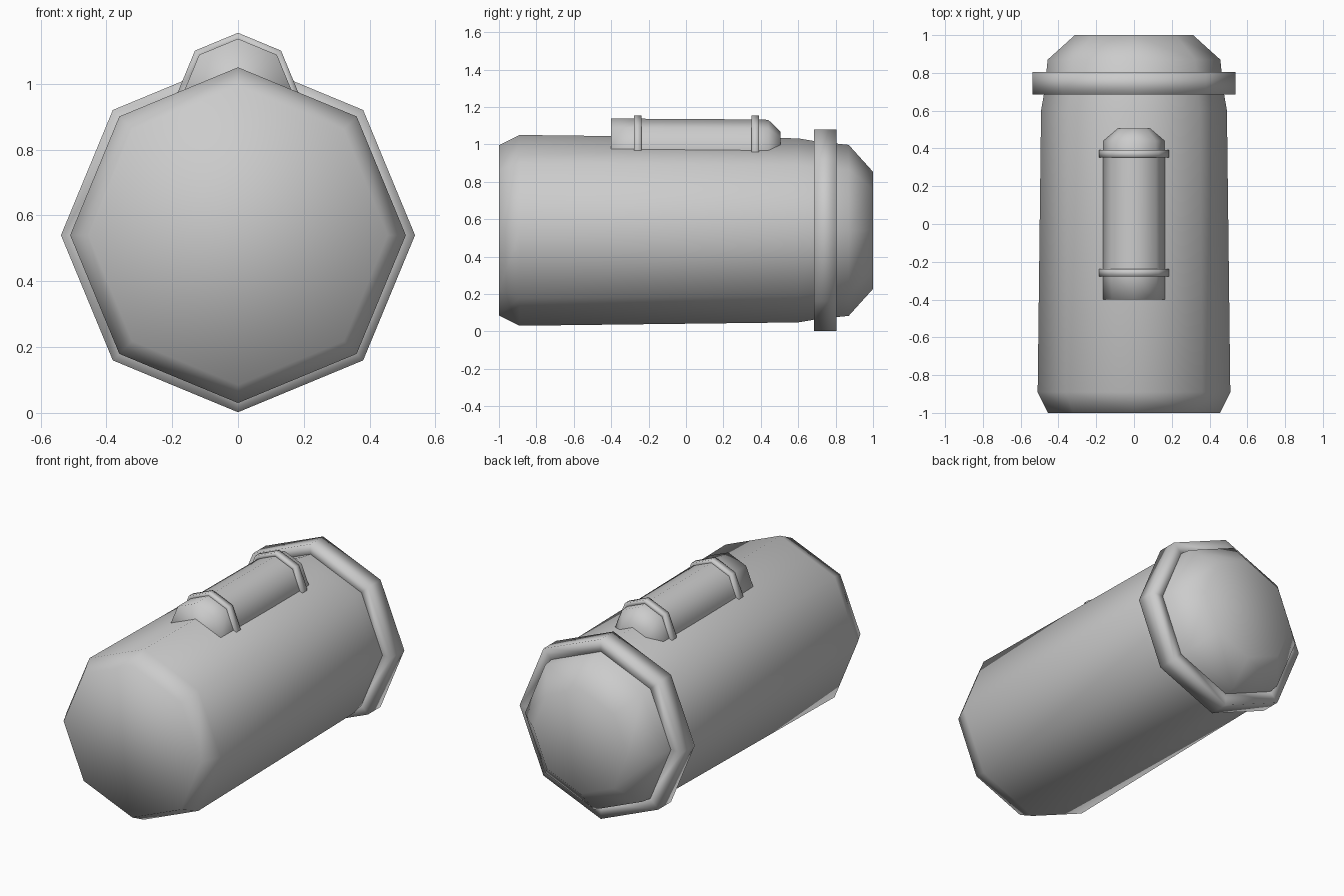
import bpy
import bmesh
from math import cos, sin, pi

if "Cube" in bpy.data.objects:
    bpy.data.objects.remove(bpy.data.objects["Cube"])

SIDES = 8


def lathe_y(name, profile, z, closed=False):
    """Octagonal shape around the y axis from (y, radius) stations."""
    bm = bmesh.new()
    rings = [[bm.verts.new((r * cos(2 * pi * i / SIDES), y, z + r * sin(2 * pi * i / SIDES)))
              for i in range(SIDES)] for y, r in profile]
    pairs = list(zip(rings, rings[1:]))
    if closed:
        pairs.append((rings[-1], rings[0]))
    else:
        bm.faces.new(rings[0])
        bm.faces.new(rings[-1])
    for a, b in pairs:
        for i in range(SIDES):
            j = (i + 1) % SIDES
            bm.faces.new((a[i], a[j], b[j], b[i]))
    bmesh.ops.recalc_face_normals(bm, faces=bm.faces)
    for f in bm.faces:
        f.smooth = True
    mesh = bpy.data.meshes.new(name)
    bm.to_mesh(mesh)
    bm.free()
    obj = bpy.data.objects.new(name, mesh)
    bpy.context.collection.objects.link(obj)
    return obj


BODY_Z, PIPE_Z = 0.54, 0.97

# Main tank with chamfered front and domed rear
lathe_y("tank_body", [(-1.0, 0.455), (-0.89, 0.51), (0.6, 0.492), (0.7, 0.475),
                      (0.87, 0.457), (1.0, 0.313)], BODY_Z)

# Wide collar near the rear
lathe_y("rear_collar", [(0.685, 0.46), (0.685, 0.538), (0.805, 0.538), (0.805, 0.45)],
        BODY_Z, closed=True)

# Small cylinder half sunk into the top of the tank
lathe_y("top_cylinder", [(-0.4, 0.167), (-0.26, 0.167), (0.37, 0.163),
                         (0.44, 0.161), (0.505, 0.097)], PIPE_Z)

# Two bands around the small cylinder
for label, y in (("front", -0.258), ("rear", 0.371)):
    lathe_y(label + "_band", [(y - 0.02, 0.155), (y - 0.02, 0.185),
                              (y + 0.02, 0.185), (y + 0.02, 0.155)], PIPE_Z, closed=True)
